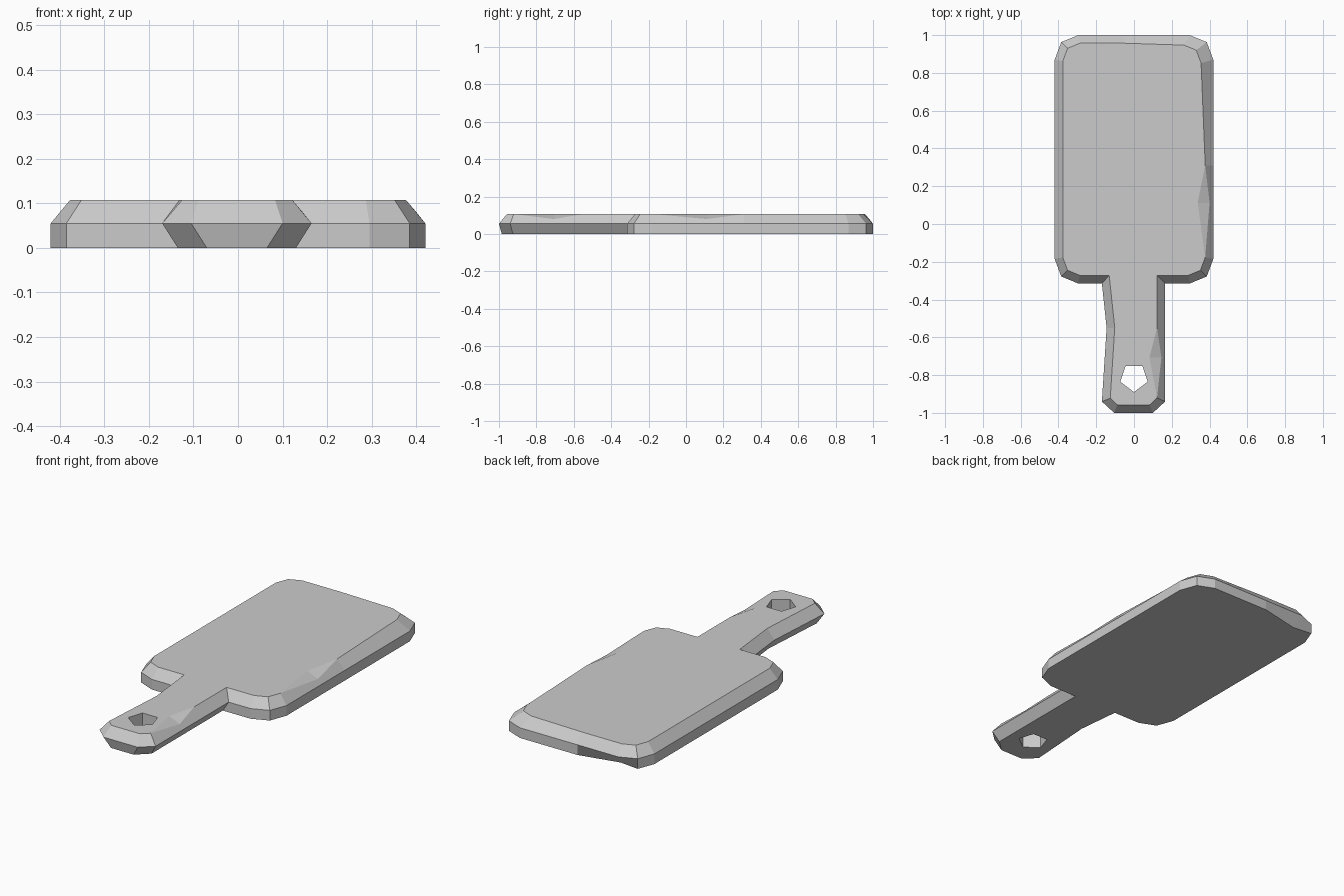
import bpy
import bmesh
from mathutils import Vector

cube = bpy.data.objects.get("Cube")
if cube:
    bpy.data.objects.remove(cube, do_unlink=True)

MID, TOP, BEVEL = 0.055, 0.107, 0.043


def corner(side, end, inward):
    """Three points of a faceted body corner, from the side towards the end."""
    return [Vector((side * 0.42, end + inward * 0.13)),
            Vector((side * 0.385, end + inward * 0.037)),
            Vector((side * 0.295, end))]


def inset(points, distance):
    """Mitred inset of a counterclockwise outline."""
    result = []
    for i, point in enumerate(points):
        before = (point - points[i - 1]).normalized()
        after = (points[(i + 1) % len(points)] - point).normalized()
        n1 = Vector((-before.y, before.x))
        n2 = Vector((-after.y, after.x))
        result.append(point + (n1 + n2) * distance / (1 + n1.dot(n2)))
    return result


# Outline at the widest level: handle, then body, counterclockwise
front, back = -0.315, 1.0
handle_right = [Vector(p) for p in
                ((0.1, -1), (0.165, -0.94), (0.165, -0.55), (0.165, front))]
handle_left = [Vector(p) for p in
               ((-0.17, front), (-0.145, -0.55), (-0.17, -0.94), (-0.105, -1))]
right_front = corner(1, front, 1)
outline = (handle_right + right_front[::-1] + [Vector((0.42, 0.31))]
           + corner(1, back, -1) + [Vector((-0.05, back))]
           + corner(-1, back, -1)[::-1] + corner(-1, front, 1) + handle_left)

# Top rim: slightly more worn at the right back corner
rim = inset(outline, BEVEL)
for point in rim:
    if point.x > 0.2 and point.y > 0.8:
        point += Vector((-0.022, -0.01))

# Underside: narrower below the handle, chipped at the left back corner
base = [p.copy() for p in outline]
for point in base:
    if abs(point.x) < 0.2 and point.y < 0:
        point.x -= 0.035 if point.x > 0 else -0.035
        if point.y < -0.9:
            point.y += 0.015
    elif point.x < -0.2 and point.y == back:
        point += Vector((0.02, -0.05))

bm = bmesh.new()


def ring(points, z):
    return [bm.verts.new((p.x, p.y, z)) for p in points]


def close_loop(verts):
    """Edges round a closed loop."""
    edges = []
    for a, b in zip(verts, verts[1:] + verts[:1]):
        edges.append(bm.edges.get((a, b)) or bm.edges.new((a, b)))
    return edges


low, middle, high = ring(base, 0), ring(outline, MID), ring(rim, TOP)
top_loop = []
chipped = (handle_right[1], right_front[0])

# Side walls and top bevel, with two chips cut into the right edge
for i, start in enumerate(outline):
    j = (i + 1) % len(outline)
    bm.faces.new((low[i], low[j], middle[j], middle[i]))
    top_loop.append(high[i])
    if start in chipped:
        spot = start.lerp(outline[j], 0.6)
        nick = bm.verts.new((spot.x - 0.02, spot.y, 0.08))
        notch = bm.verts.new((spot.x - 0.083, spot.y, TOP))
        bm.faces.new((middle[i], middle[j], high[j], nick, high[i]))
        bm.faces.new((high[i], nick, notch))
        bm.faces.new((notch, nick, high[j]))
        top_loop.append(notch)
    else:
        bm.faces.new((middle[i], middle[j], high[j], high[i]))

# Hanging hole through the handle
hole = [Vector(p) for p in ((0, -0.89), (0.072, -0.835), (0.045, -0.752),
                            (-0.045, -0.752), (-0.072, -0.835))]
hole_low, hole_high = ring(hole, 0), ring(hole, TOP)
for i in range(len(hole)):
    j = (i + 1) % len(hole)
    bm.faces.new((hole_low[j], hole_low[i], hole_high[i], hole_high[j]))

# Flat top and underside around the hole
for outer, inner in ((top_loop, hole_high), (low, hole_low)):
    bmesh.ops.triangle_fill(bm, use_beauty=True,
                            edges=close_loop(outer) + close_loop(inner))
bmesh.ops.recalc_face_normals(bm, faces=bm.faces[:])

mesh = bpy.data.meshes.new("cutting_board")
bm.to_mesh(mesh)
bm.free()
board = bpy.data.objects.new("cutting_board", mesh)
bpy.context.collection.objects.link(board)

# Plain grey material
colour = (0.6, 0.6, 0.6, 1)
grey = bpy.data.materials.new("light_grey")
grey.use_nodes = True
grey.diffuse_color = colour
grey.node_tree.nodes["Principled BSDF"].inputs["Base Color"].default_value = colour
mesh.materials.append(grey)
